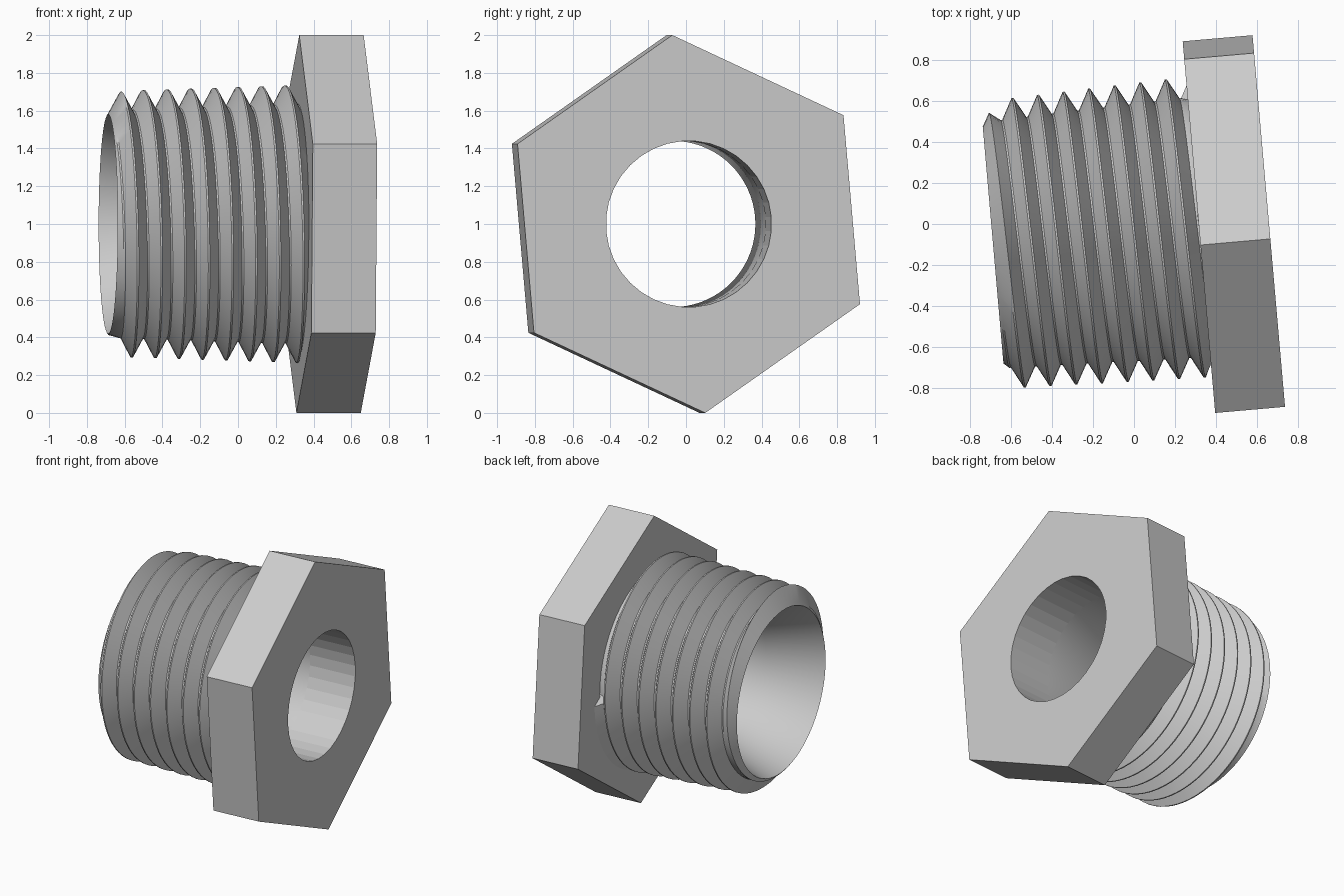
import bpy, bmesh, math

cube = bpy.data.objects.get("Cube")
if cube:
    bpy.data.objects.remove(cube)

steel = bpy.data.materials.new("grey_steel")
steel.use_nodes = True
steel.diffuse_color = (0.6, 0.6, 0.6, 1)
steel.node_tree.nodes["Principled BSDF"].inputs["Base Color"].default_value = (0.6, 0.6, 0.6, 1)

# Shared sizes, measured along the tilted axis
TILT = math.radians(5)
BORE = 0.44
END, HEAD_BACK, HEAD_FRONT = -0.69, 0.318, 0.66
PITCH, DEPTH = 0.1255, 0.1


def polar(u, r, angle):
    return (u, r * math.cos(angle), r * math.sin(angle))


def skin(name, rows):
    """Join rows of points with quads, weld the seams and place the part."""
    bm = bmesh.new()
    grid = [[bm.verts.new(p) for p in row] for row in rows]
    for a, b in zip(grid, grid[1:]):
        for j in range(len(a) - 1):
            bm.faces.new((a[j], a[j + 1], b[j + 1], b[j]))
    bmesh.ops.remove_doubles(bm, verts=bm.verts, dist=0.0002)
    bmesh.ops.recalc_face_normals(bm, faces=bm.faces)
    mesh = bpy.data.meshes.new(name)
    bm.to_mesh(mesh)
    bm.free()
    mesh.materials.append(steel)
    obj = bpy.data.objects.new(name, mesh)
    obj.location = (0, -0.043, 1)
    obj.rotation_euler.z = TILT
    bpy.context.collection.objects.link(obj)
    return obj


# Hexagonal head with its part of the bore
SIDES = 36
CORNER = 1.004


def head_ring(u, radius=None):
    ring = []
    for j in range(SIDES + 1):
        a = 2 * math.pi * j / SIDES
        off = a % (math.pi / 3) - math.pi / 6
        r = radius or CORNER * math.cos(math.pi / 6) / math.cos(off)
        ring.append(polar(u, r, a + math.pi / 2 + TILT))
    return ring


skin("hex_head", [head_ring(HEAD_BACK, BORE), head_ring(HEAD_FRONT, BORE),
                  head_ring(HEAD_FRONT), head_ring(HEAD_BACK),
                  head_ring(HEAD_BACK, BORE)])

# Tapered threaded barrel, chamfered at its free end
STEPS = 72
SINK = HEAD_BACK + 0.022


def thread_point(turn, is_crest, j):
    u = PITCH * (turn + j / STEPS)
    r = 0.725 + 0.033 * u - (0 if is_crest else DEPTH)
    if u >= SINK:
        u, r = SINK, 0.62
    u = max(u, END)
    r = min(r, 0.58 + 1.8 * (u - END))
    return polar(u, r, math.pi / 2 + 2 * math.pi * j / STEPS)


rows = []
for turn in range(-7, 4):
    for shift, is_crest in ((-0.035, True), (0.035, True), (0.465, False), (0.535, False)):
        rows.append([thread_point(turn + shift, is_crest, j) for j in range(STEPS + 1)])

# Bore of the barrel, flared towards the free end
for u, r in ((SINK, 0.47), (HEAD_BACK, BORE), (-0.32, BORE), (END, 0.58)):
    rows.append([polar(u, r, math.pi / 2 + 2 * math.pi * j / STEPS) for j in range(STEPS + 1)])

barrel = skin("threaded_barrel", rows)
bpy.ops.object.select_all(action="DESELECT")
barrel.select_set(True)
bpy.context.view_layer.objects.active = barrel
bpy.ops.object.shade_smooth_by_angle(angle=math.radians(30))
